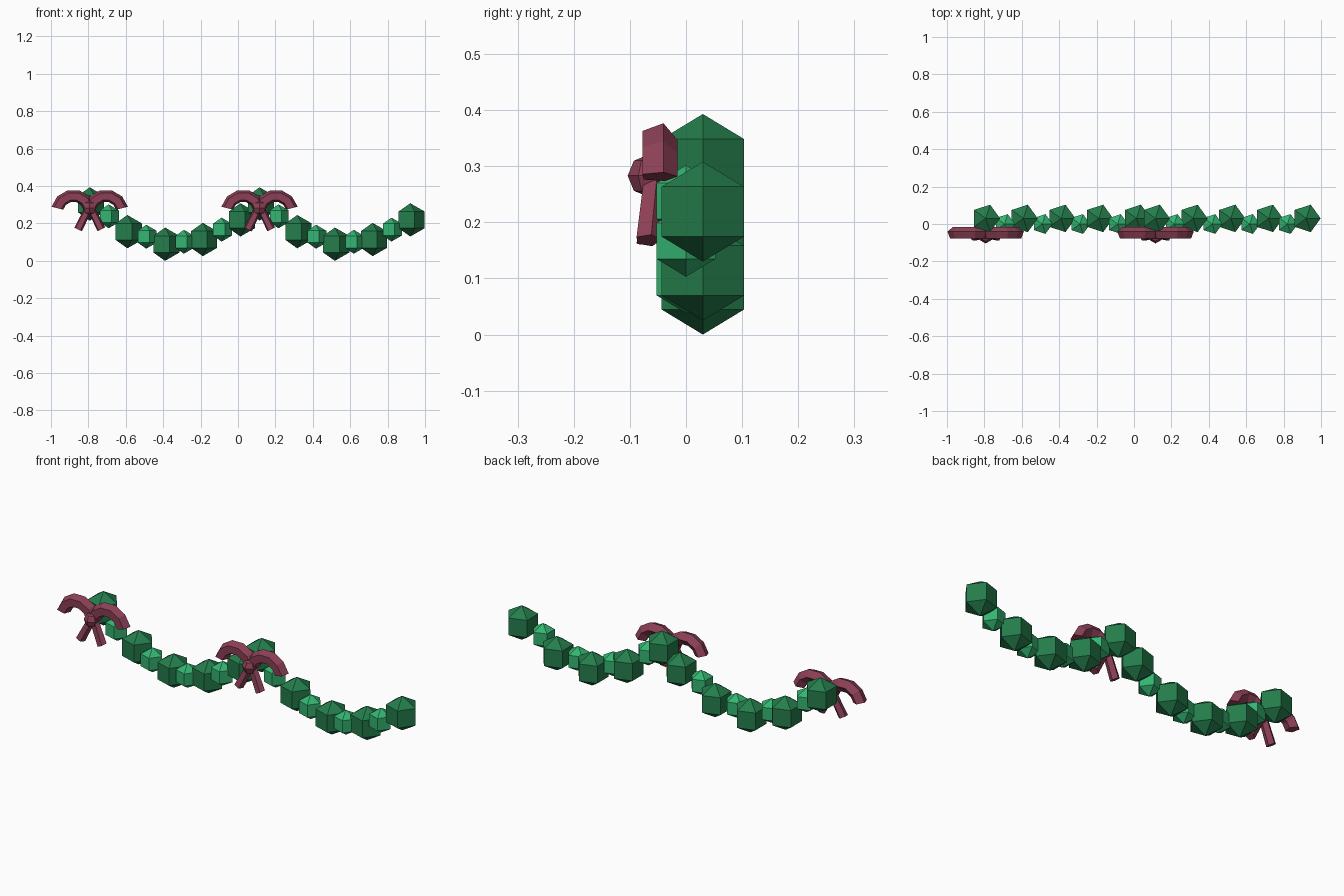
import bpy, bmesh, math
from mathutils import Vector

if "Cube" in bpy.data.objects:
    bpy.data.objects.remove(bpy.data.objects["Cube"])


def material(name, rgb):
    m = bpy.data.materials.new(name)
    m.diffuse_color = (*rgb, 1)
    m.use_nodes = True
    m.node_tree.nodes["Principled BSDF"].inputs["Base Color"].default_value = m.diffuse_color
    return m


DARK = material("dark_green", (0.018, 0.205, 0.072))
LIGHT = material("light_green", (0.034, 0.455, 0.165))
WINE = material("burgundy", (0.27, 0.052, 0.095))


def finish(name, bm, mat):
    bmesh.ops.recalc_face_normals(bm, faces=bm.faces)
    me = bpy.data.meshes.new(name)
    bm.to_mesh(me)
    bm.free()
    me.materials.append(mat)
    ob = bpy.data.objects.new(name, me)
    bpy.context.collection.objects.link(ob)
    return ob


def skin(bm, rings):
    """Join neighbouring rings of vertices with quads."""
    for a, b in zip(rings, rings[1:]):
        n = len(a)
        for i in range(n):
            bm.faces.new((a[i], a[(i + 1) % n], b[(i + 1) % n], b[i]))


def ball(name, centre, r, sides, bands, phase, mat):
    """Low-poly ball with poles on z and a vertex at the phase angle."""
    bm = bmesh.new()
    c = Vector(centre)
    rings = []
    for k in range(1, bands):
        t = math.pi * k / bands
        rings.append([bm.verts.new(c + r * Vector((
            math.sin(t) * math.cos(phase + math.tau * i / sides),
            math.sin(t) * math.sin(phase + math.tau * i / sides),
            math.cos(t)))) for i in range(sides)])
    skin(bm, rings)
    for ring, z in ((rings[0], r), (rings[-1], -r)):
        pole = bm.verts.new(c + Vector((0, 0, z)))
        for i in range(sides):
            bm.faces.new((ring[i], ring[(i + 1) % sides], pole))
    return finish(name, bm, mat)


def tube(name, stations, mat, tilt=math.radians(15)):
    """Five-sided capped tube; stations are (centre, outward, radius)."""
    bm = bmesh.new()
    rings = []
    for c, out, r in stations:
        ring = []
        for i in range(5):
            a = math.tau * i / 5 + tilt
            ring.append(bm.verts.new(
                c + r * (math.cos(a) * out + math.sin(a) * Vector((0, 1, 0)))))
        rings.append(ring)
    skin(bm, rings)
    bm.faces.new(rings[0])
    bm.faces.new(rings[-1])
    return finish(name, bm, mat)


def bow(x):
    for s, side in ((-1, "left"), (1, "right")):
        # arched ribbon loop
        loop = []
        for k in range(6):
            a = math.radians(166 - 30.4 * k)
            out = Vector((s * math.cos(a), 0, math.sin(a)))
            c = Vector((x + s * 0.087, -0.049, 0.26)) + 0.088 * out
            loop.append((c, out, 0.034))
        tube("bow_loop_" + side, loop, WINE)
        # hanging ribbon tail
        top = Vector((x + s * 0.004, -0.056, 0.285))
        end = Vector((x + s * 0.062, -0.068, 0.168))
        d = (end - top).normalized()
        out = Vector((-s * d.z, 0, s * d.x)).normalized() * s
        tube("bow_tail_" + side, [(top, out, 0.021), (end, out, 0.024)], WINE)
    ball("bow_knot", (x, -0.066, 0.283), 0.038, 6, 4, -math.pi / 2, WINE)


# two swags of alternating large and small beads, each starting under a bow
LARGE_Z = (0.304, 0.156, 0.089, 0.114, 0.219)
SMALL_Z = (0.238, 0.129, 0.102, 0.167)
STEP = 0.2015
for start in (-0.793, 0.115):
    for i, z in enumerate(LARGE_Z):
        ball("large_bead", (start + STEP * i, 0.03, z), 0.089, 5, 3, 0, DARK)
    for i, z in enumerate(SMALL_Z):
        ball("small_bead", (start + STEP * (i + 0.5), 0, z), 0.064, 5, 3, 0, LIGHT)
    bow(start)
